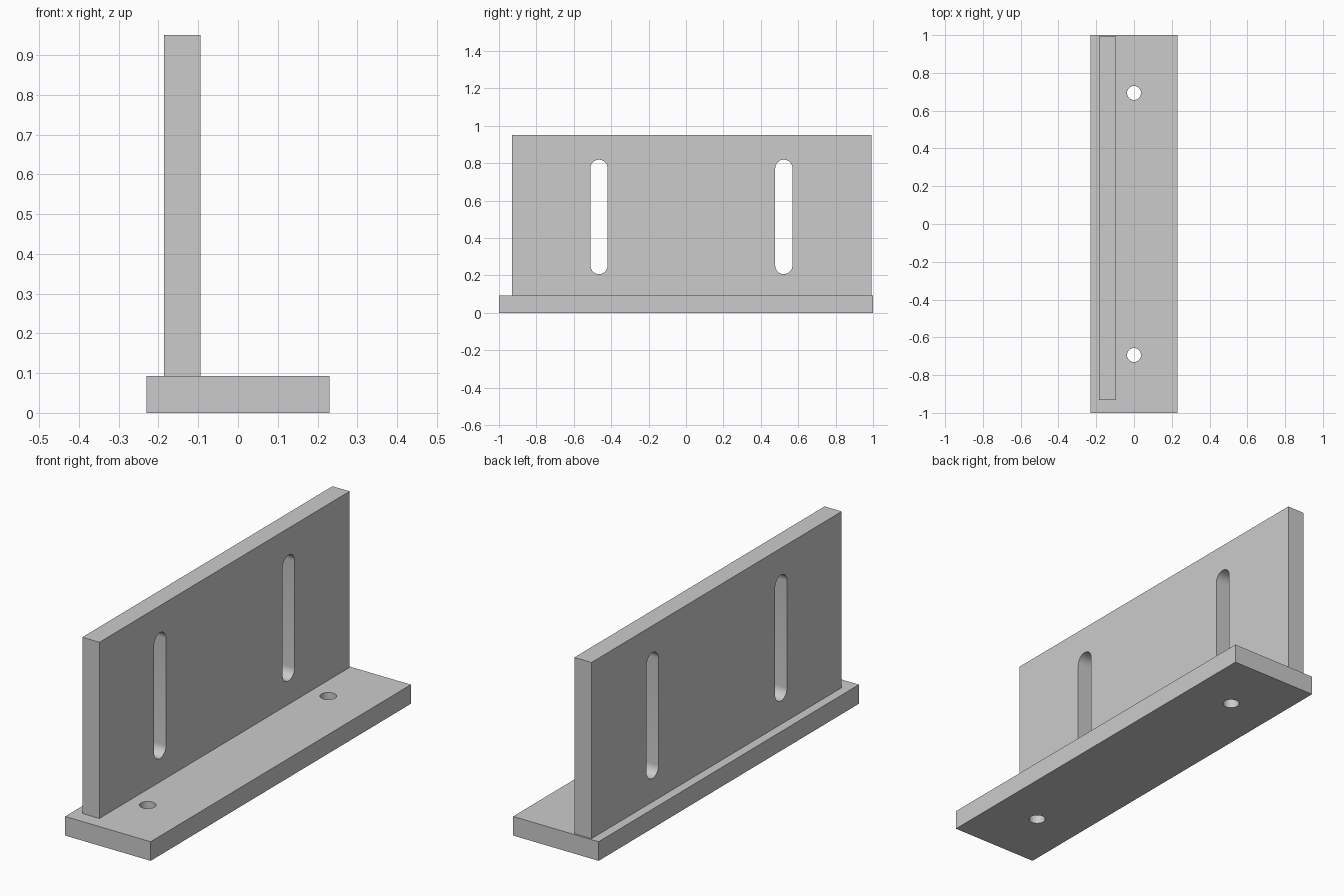
import bpy, bmesh, math
from mathutils import Matrix, Vector

cube = bpy.data.objects.get("Cube")
if cube:
    bpy.data.objects.remove(cube, do_unlink=True)

# Single light grey material
grey = bpy.data.materials.new("light_grey")
grey.use_nodes = True
colour = (0.6, 0.6, 0.6, 1)
grey.diffuse_color = colour
grey.node_tree.nodes["Principled BSDF"].inputs["Base Color"].default_value = colour


def add_object(name, bm):
    bmesh.ops.recalc_face_normals(bm, faces=bm.faces)
    mesh = bpy.data.meshes.new(name)
    bm.to_mesh(mesh)
    bm.free()
    mesh.materials.append(grey)
    obj = bpy.data.objects.new(name, mesh)
    bpy.context.collection.objects.link(obj)
    return obj


def box(name, low, high):
    low, high = Vector(low), Vector(high)
    bm = bmesh.new()
    bmesh.ops.create_cube(bm, size=1, matrix=Matrix.Translation((low + high) / 2)
                          @ Matrix.Diagonal((*(high - low), 1)))
    return add_object(name, bm)


def prism(name, points, direction):
    bm = bmesh.new()
    face = bm.faces.new([bm.verts.new(p) for p in points])
    new = bmesh.ops.extrude_face_region(bm, geom=[face])["geom"]
    bmesh.ops.translate(bm, vec=direction,
                        verts=[v for v in new if isinstance(v, bmesh.types.BMVert)])
    return add_object(name, bm)


def arc(radius, start, sweep, steps):
    for i in range(steps):
        a = start + sweep * i / (steps - 1)
        yield radius * math.cos(a), radius * math.sin(a)


def cut(obj, cutters):
    # Cut each opening, then shade its curved wall smooth
    bpy.context.view_layer.objects.active = obj
    for cutter in cutters:
        mod = obj.modifiers.new("opening", "BOOLEAN")
        mod.operation = "DIFFERENCE"
        mod.solver = "EXACT"
        mod.object = cutter
        bpy.ops.object.modifier_apply(modifier=mod.name)
        bpy.data.objects.remove(cutter, do_unlink=True)
    bpy.ops.object.select_all(action="DESELECT")
    obj.select_set(True)
    bpy.ops.object.shade_smooth_by_angle(angle=math.radians(30))


# Base plate with two round bolt holes
base = box("base_plate", (-0.23, -1, 0), (0.23, 1, 0.093))
holes = []
for y in (-0.694, 0.694):
    ring = [(x, y + dy, -0.1) for x, dy in list(arc(0.037, 0, math.tau, 33))[:-1]]
    holes.append(prism("hole_cutter", ring, (0, 0, 0.4)))
cut(base, holes)

# Upright plate with two round-ended slots
upright = box("upright_plate", (-0.186, -0.931, 0.093), (-0.094, 0.992, 0.95))
radius, bottom, top = 0.046, 0.207, 0.819
slots = []
for y in (-0.465, 0.523):
    outline = [(-0.4, y + dy, top - radius + dz)
               for dy, dz in arc(radius, 0, math.pi, 17)]
    outline += [(-0.4, y + dy, bottom + radius + dz)
                for dy, dz in arc(radius, math.pi, math.pi, 17)]
    slots.append(prism("slot_cutter", outline, (0.6, 0, 0)))
cut(upright, slots)
